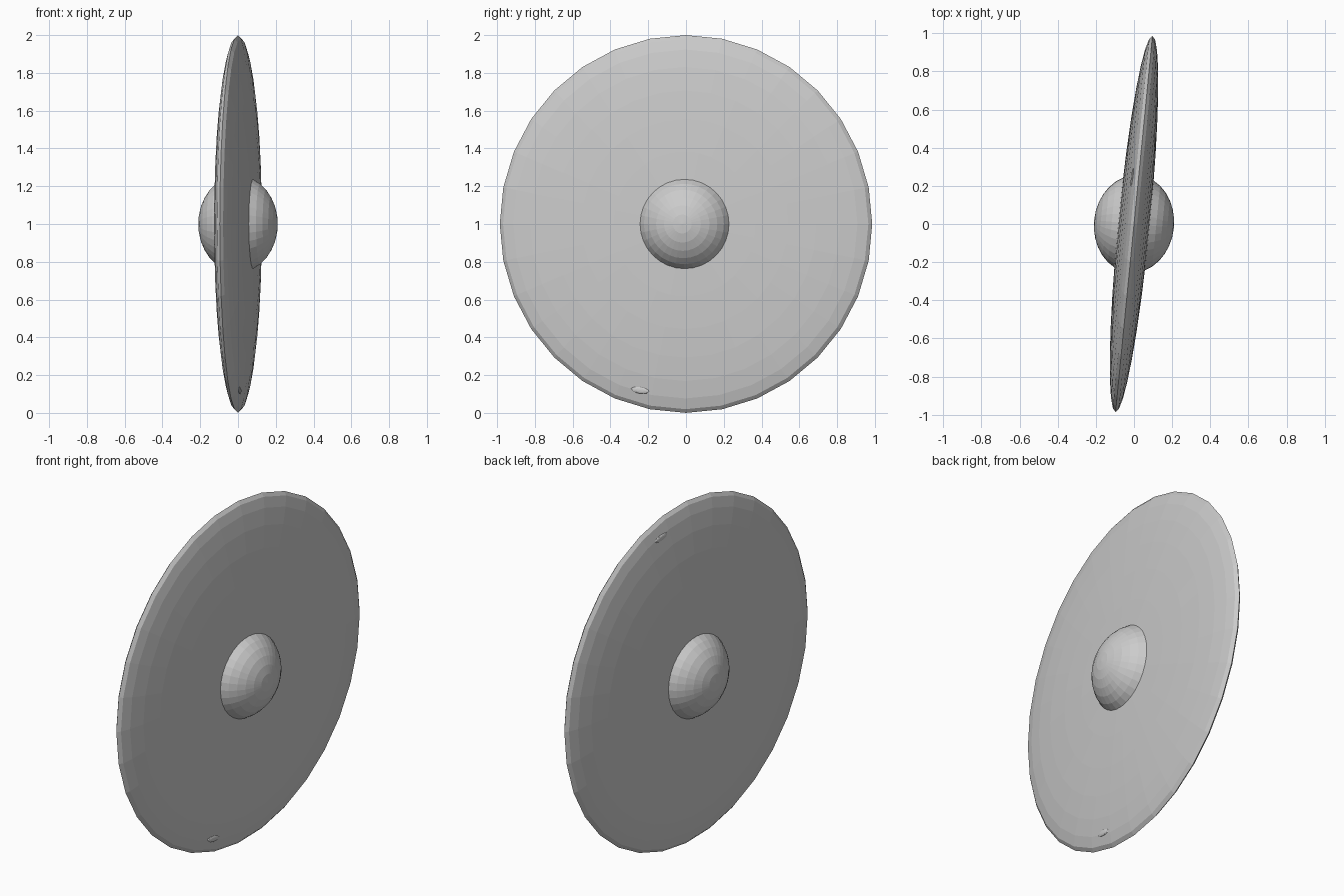
import bpy, bmesh
from math import radians
from mathutils import Matrix, Vector

if "Cube" in bpy.data.objects:
    bpy.data.objects.remove(bpy.data.objects["Cube"])

TILT = Matrix.Rotation(radians(-5.6), 4, 'Z')   # disc is turned slightly about the vertical
CENTRE = Matrix.Translation((0, 0, 1))


def ellipsoid(name, size, local=Matrix.Identity(4), segs=32, rings=16):
    """Flat-faced sphere with its pole along the disc axis (local x)."""
    bm = bmesh.new()
    bmesh.ops.create_uvsphere(bm, u_segments=segs, v_segments=rings, radius=1)
    scale = Matrix.Diagonal((*size, 1))
    bm.transform(CENTRE @ TILT @ local @ scale @ Matrix.Rotation(radians(90), 4, 'Y'))
    me = bpy.data.meshes.new(name)
    bm.to_mesh(me)
    bm.free()
    ob = bpy.data.objects.new(name, me)
    bpy.context.collection.objects.link(ob)
    return ob


# Thin lens-shaped disc
ellipsoid("disc", (0.083, 0.991, 1.0))

# Central bulge showing on both faces
ellipsoid("central_bulge", (0.21, 0.256, 0.256))

# Small slivers on opposite faces near the rim
for name, s in (("lower_sliver", 1), ("upper_sliver", -1)):
    place = (Matrix.Translation(Vector((0.033, -0.24, -0.88)) * s)
             @ Matrix.Rotation(radians(-8), 4, 'X'))
    ellipsoid(name, (0.007, 0.05, 0.018), place, 12, 6)
